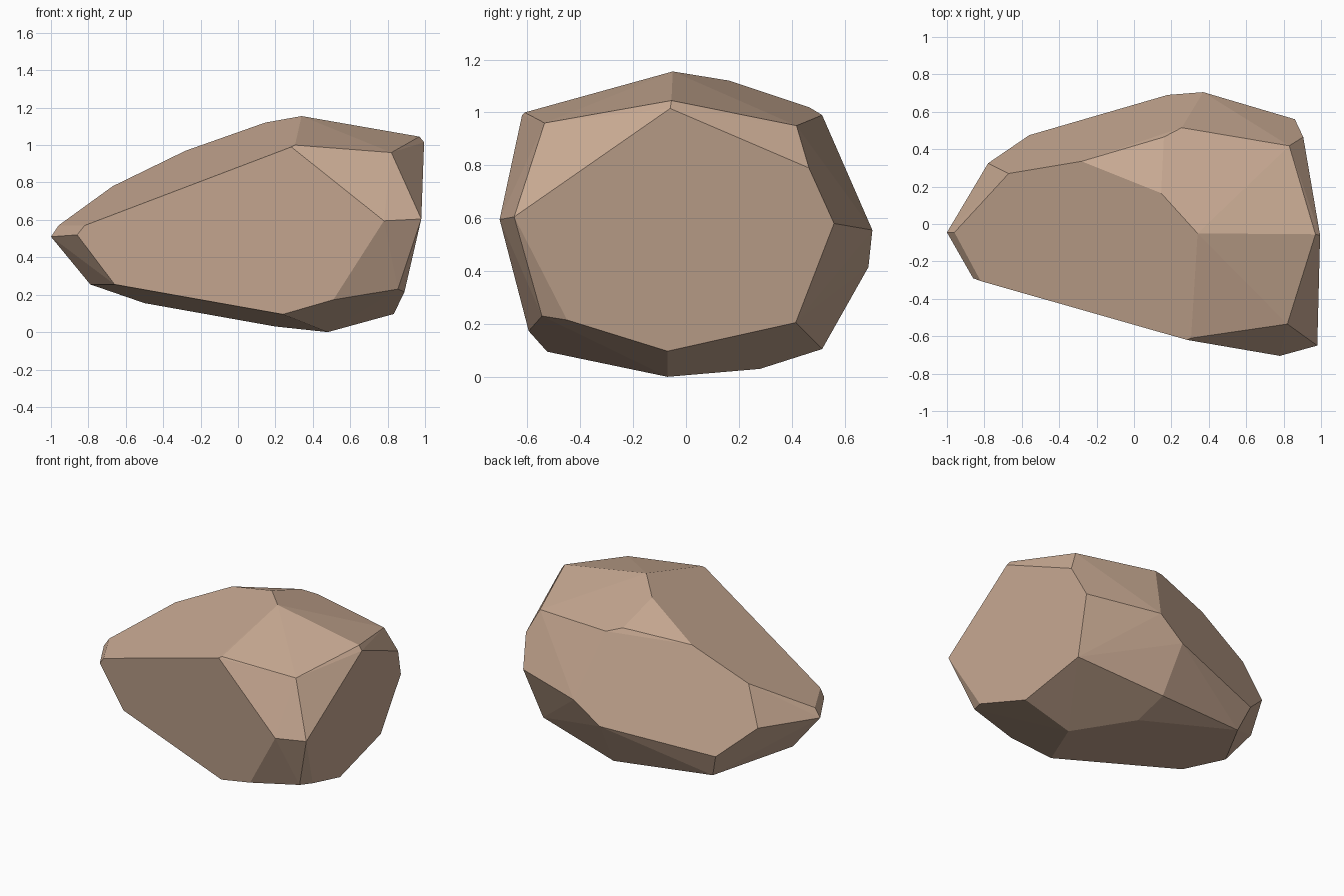
import bpy, bmesh, math

# Corner points of the faceted boulder, grouped by region
top = [(0.34, -0.05, 1.155), (0.145, 0.165, 1.12), (0.16, 0.465, 1.02), (0.255, 0.515, 0.99),
       (0.97, -0.055, 1.045), (0.995, -0.06, 1.015), (0.82, -0.535, 0.96), (0.83, 0.418, 0.95),
       (0.285, -0.62, 0.99), (0.305, -0.61, 1.0), (-0.28, 0.335, 0.97), (-0.67, 0.27, 0.78)]
middle = [(-0.96, -0.045, 0.57), (-1.0, -0.045, 0.51), (-0.86, -0.29, 0.52), (-0.82, -0.305, 0.57),
          (0.78, -0.705, 0.595), (0.98, -0.65, 0.605), (0.905, 0.465, 0.79), (0.86, 0.56, 0.58),
          (0.37, 0.705, 0.555), (0.18, 0.69, 0.415), (-0.78, 0.325, 0.52), (-0.56, 0.475, 0.32)]
bottom = [(0.807, 0.415, 0.205), (0.89, -0.45, 0.215), (0.855, -0.545, 0.23), (0.51, -0.595, 0.173),
          (0.24, -0.525, 0.095), (-0.66, -0.315, 0.255), (-0.79, -0.045, 0.255), (-0.5, 0.42, 0.155),
          (0.195, 0.515, 0.105), (0.20, 0.28, 0.03), (0.48, -0.07, 0.0), (0.833, -0.07, 0.097)]

# Wrap the corners in a convex hull and merge nearly coplanar triangles into flat facets
bm = bmesh.new()
for co in top + middle + bottom:
    bm.verts.new(co)
bmesh.ops.convex_hull(bm, input=bm.verts[:])
bmesh.ops.delete(bm, geom=[v for v in bm.verts if not v.link_faces], context='VERTS')
bmesh.ops.dissolve_limit(bm, angle_limit=math.radians(3), verts=bm.verts[:], edges=bm.edges[:])
bmesh.ops.recalc_face_normals(bm, faces=bm.faces[:])

mesh = bpy.data.meshes.new("boulder")
bm.to_mesh(mesh)
bm.free()

# Single warm stone colour
stone = bpy.data.materials.new("tan stone")
stone.diffuse_color = (0.58, 0.40, 0.29, 1)
mesh.materials.append(stone)

boulder = bpy.data.objects.new("boulder", mesh)
bpy.context.collection.objects.link(boulder)
